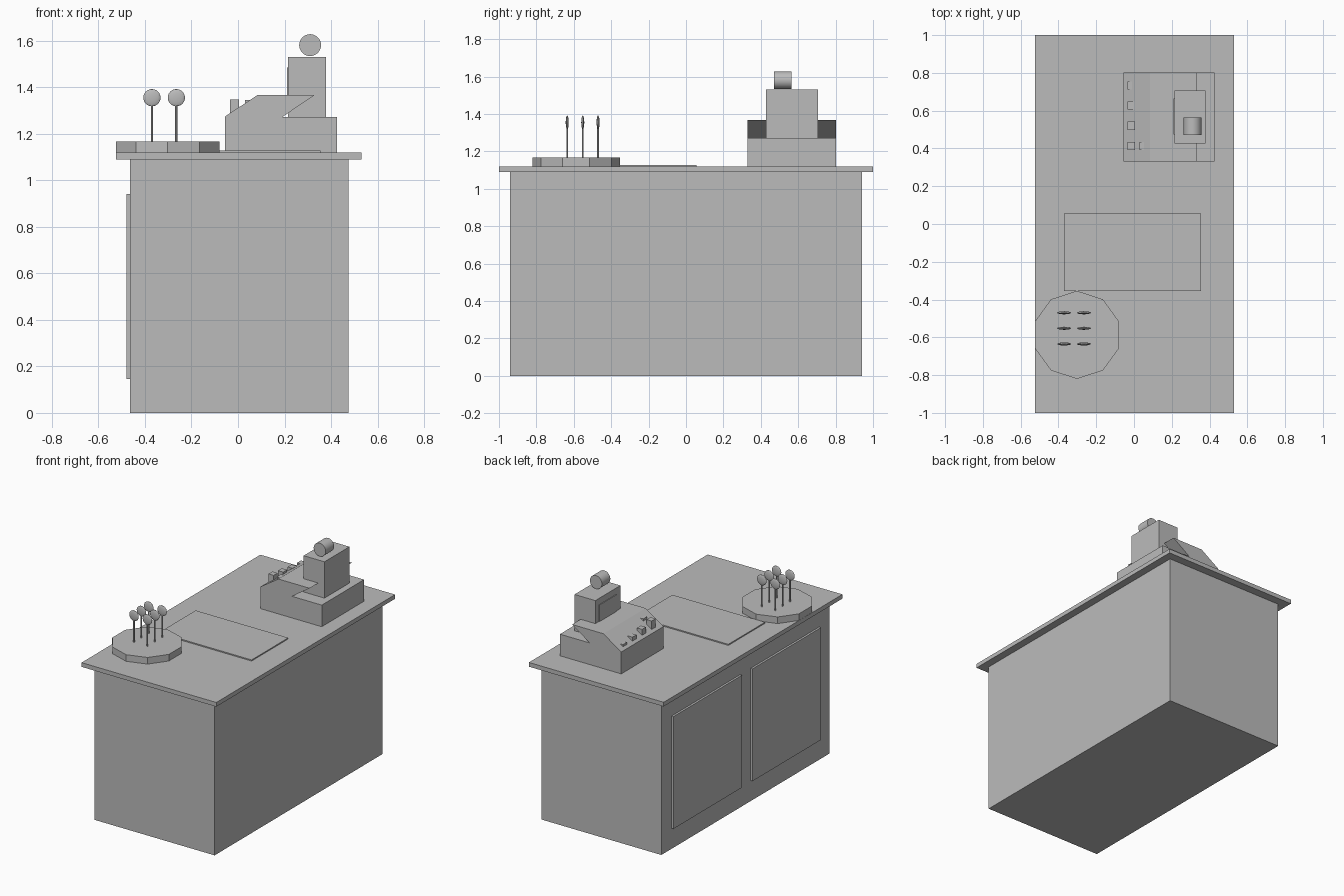
import bpy, bmesh
from math import pi
from mathutils import Matrix, Vector

cube = bpy.data.objects.get("Cube")
if cube:
    bpy.data.objects.remove(cube, do_unlink=True)

grey = bpy.data.materials.new("plain grey")
grey.use_nodes = True
grey.diffuse_color = (0.5, 0.5, 0.5, 1)
grey.node_tree.nodes["Principled BSDF"].inputs["Base Color"].default_value = (0.5, 0.5, 0.5, 1)


def finish(name, bm, smooth=False):
    bmesh.ops.recalc_face_normals(bm, faces=bm.faces)
    mesh = bpy.data.meshes.new(name)
    bm.to_mesh(mesh)
    bm.free()
    mesh.materials.append(grey)
    obj = bpy.data.objects.new(name, mesh)
    bpy.context.collection.objects.link(obj)
    if smooth:
        bpy.ops.object.select_all(action='DESELECT')
        obj.select_set(True)
        bpy.context.view_layer.objects.active = obj
        bpy.ops.object.shade_smooth_by_angle()
    return obj


def box(name, x, y, z):
    bm = bmesh.new()
    spans = (x, y, z)
    centre = Vector([(a + b) / 2 for a, b in spans])
    size = Vector([b - a for a, b in spans])
    bmesh.ops.create_cube(bm, size=1, matrix=Matrix.Translation(centre) @ Matrix.Diagonal(size.to_4d()))
    return finish(name, bm)


def cylinder(name, centre, radius, depth, sides, axis='Z', smooth=False):
    bm = bmesh.new()
    turn = Matrix.Rotation(pi / 2, 4, 'X') if axis == 'Y' else Matrix()
    bmesh.ops.create_cone(bm, cap_ends=True, segments=sides, radius1=radius, radius2=radius,
                          depth=depth, matrix=Matrix.Translation(centre) @ turn)
    return finish(name, bm, smooth)


# Counter
box("cabinet", (-0.465, 0.475), (-0.94, 0.94), (0, 1.09))
box("countertop", (-0.525, 0.53), (-1, 1), (1.09, 1.12))
box("door_panel_back", (-0.48, -0.46), (0.06, 0.825), (0.145, 0.94))
box("door_panel_front", (-0.48, -0.46), (-0.825, -0.06), (0.145, 0.94))
box("counter_mat", (-0.37, 0.355), (-0.355, 0.055), (1.115, 1.128))

# Lollipop stand
cylinder("stand_base", (-0.302, -0.587, 1.142), 0.233, 0.05, 10)
for x in (-0.37, -0.265):
    for y in (-0.47, -0.552, -0.635):
        cylinder("lollipop_stick", (x, y, 1.25), 0.005, 0.18, 8, smooth=True)
        bm = bmesh.new()
        flat = Matrix.Diagonal((1, 0.22, 1, 1))
        bmesh.ops.create_uvsphere(bm, u_segments=16, v_segments=12, radius=0.037,
                                  matrix=Matrix.Translation((x, y, 1.355)) @ flat)
        finish("lollipop_head", bm, True)

# Cash register body: side profile with an undercut notch, extruded along y
profile = [(-0.055, 1.12), (-0.055, 1.275), (0.085, 1.367), (0.33, 1.367),
           (0.192, 1.273), (0.425, 1.273), (0.425, 1.12)]
bm = bmesh.new()
side = bm.faces.new([bm.verts.new((x, 0.33, z)) for x, z in profile])
grown = bmesh.ops.extrude_face_region(bm, geom=[side])
bmesh.ops.translate(bm, vec=(0, 0.473, 0),
                    verts=[v for v in grown["geom"] if isinstance(v, bmesh.types.BMVert)])
finish("register_body", bm)

# Register tower, screen and top roll
box("register_tower", (0.215, 0.378), (0.427, 0.707), (1.272, 1.53))
box("register_screen", (0.21, 0.22), (0.475, 0.665), (1.3, 1.485))
cylinder("register_roll", (0.31, 0.518, 1.581), 0.047, 0.094, 32, 'Y', True)

# Register keys, sinking into the slope towards the back
for y, top in zip((0.413, 0.52, 0.627, 0.733), (1.348, 1.33, 1.316, 1.304)):
    box("register_key", (-0.035, 0.005), (y - 0.022, y + 0.022), (1.27, top))
box("register_key_upper", (0.03, 0.07), (0.391, 0.435), (1.28, 1.346))
